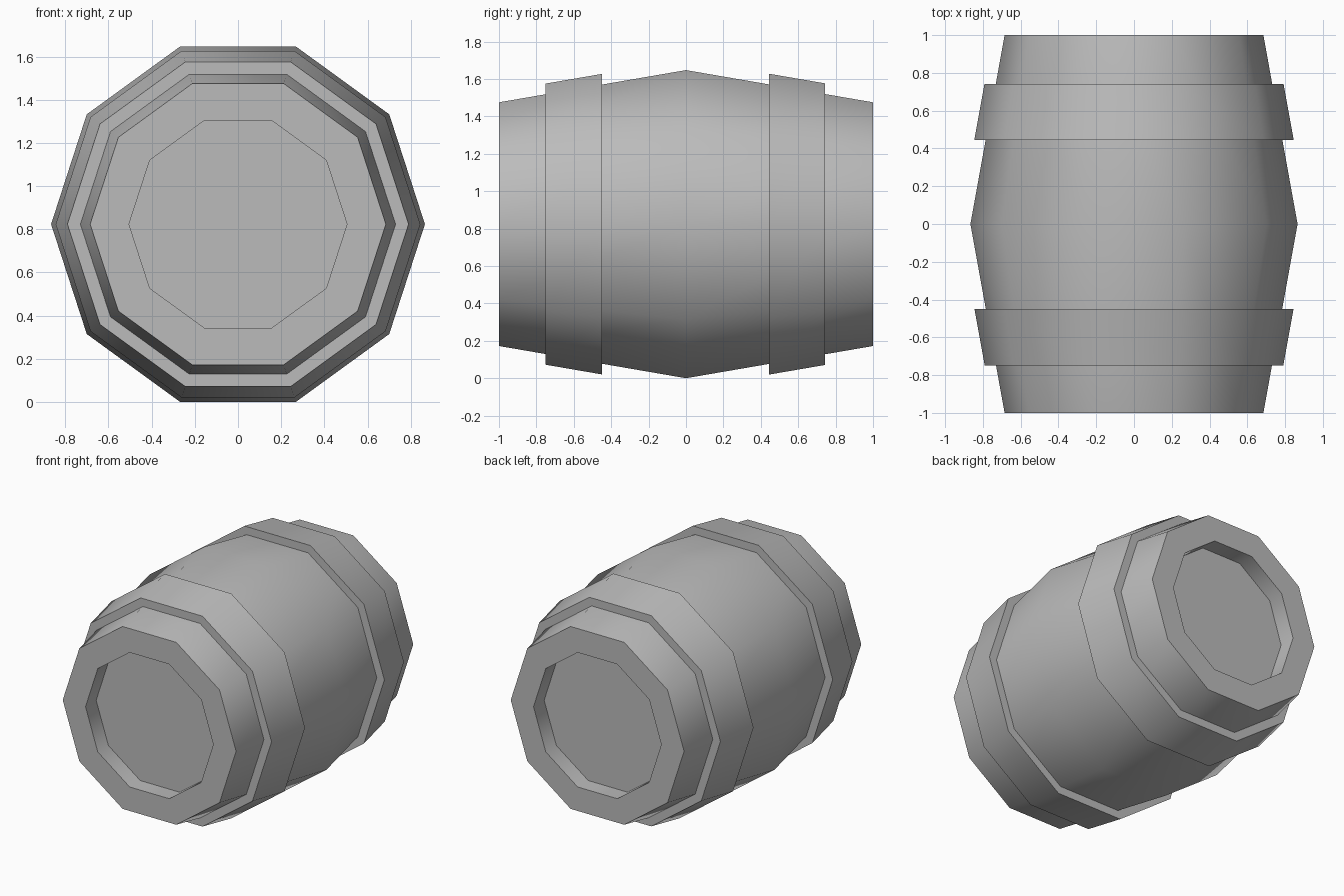
import bpy, bmesh
from math import cos, sin, tau, pi, radians

SIDES = 10
MID_R, END_R, RECESS_R = 0.866, 0.685, 0.505
RECESS_DEPTH = 0.12
BAND_RISE = 0.06
CENTRE_Z = MID_R * cos(pi / SIDES)

cube = bpy.data.objects.get("Cube")
if cube:
    bpy.data.objects.remove(cube)

grey = bpy.data.materials.new("plain grey")
grey.use_nodes = True
colour = (0.5, 0.5, 0.5, 1)
grey.diffuse_color = colour
grey.node_tree.nodes["Principled BSDF"].inputs["Base Color"].default_value = colour


def body_radius(y):
    return MID_R + (END_R - MID_R) * abs(y)


def lathe(name, profile, capped):
    """Turn (y, radius) points around the lengthwise axis."""
    bm = bmesh.new()
    rings = []
    for y, r in profile:
        rings.append([bm.verts.new((r * cos(tau * i / SIDES), y,
                                    CENTRE_Z + r * sin(tau * i / SIDES)))
                      for i in range(SIDES)])
    for a, b in zip(rings, rings[1:]):
        for i in range(SIDES):
            j = (i + 1) % SIDES
            bm.faces.new((a[i], b[i], b[j], a[j]))
    if capped:
        bm.faces.new(rings[0])
        bm.faces.new(rings[-1][::-1])
    mesh = bpy.data.meshes.new(name)
    bm.to_mesh(mesh)
    bm.free()
    mesh.materials.append(grey)
    obj = bpy.data.objects.new(name, mesh)
    bpy.context.collection.objects.link(obj)
    bpy.ops.object.select_all(action="DESELECT")
    obj.select_set(True)
    bpy.context.view_layer.objects.active = obj
    bpy.ops.object.shade_smooth_by_angle(angle=radians(40))
    return obj


# Bulging body with a recessed lid at each end
half = [(-1 + RECESS_DEPTH, RECESS_R), (-1, RECESS_R), (-1, END_R)]
lathe("barrel_body", half + [(0, MID_R)] + [(-y, r) for y, r in reversed(half)], True)

# Raised hoops that follow the taper of the body
for name, y0, y1 in (("front_band", -0.75, -0.45), ("back_band", 0.445, 0.742)):
    r0, r1 = body_radius(y0), body_radius(y1)
    lathe(name, [(y0, r0), (y0, r0 + BAND_RISE), (y1, r1 + BAND_RISE), (y1, r1)], False)
